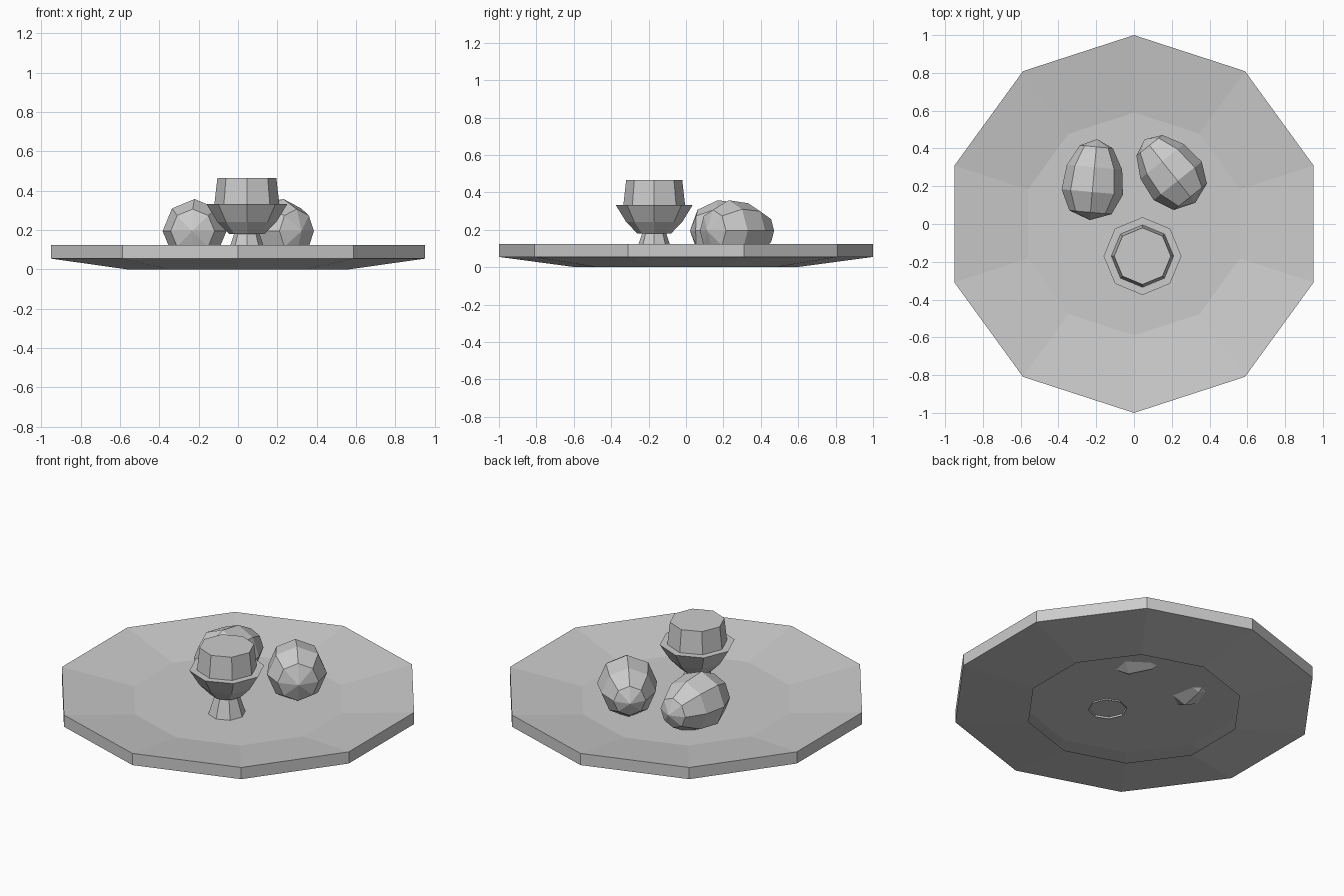
import bpy, bmesh, math
from mathutils import Matrix, Vector

if "Cube" in bpy.data.objects:
    bpy.data.objects.remove(bpy.data.objects["Cube"])


def lathe(name, profile, sides, matrix=None):
    """Flat-faced solid of revolution from (radius, height) points; radius 0 makes a pole."""
    bm = bmesh.new()
    rings = []
    for r, z in profile:
        if r == 0:
            rings.append([bm.verts.new((0, 0, z))])
        else:
            angles = [math.pi / 2 + math.tau * i / sides for i in range(sides)]
            rings.append([bm.verts.new((r * math.cos(a), r * math.sin(a), z)) for a in angles])
    for a, b in zip(rings, rings[1:]):
        for i in range(sides):
            j = (i + 1) % sides
            if len(a) == 1:
                bm.faces.new((a[0], b[j], b[i]))
            elif len(b) == 1:
                bm.faces.new((a[i], a[j], b[0]))
            else:
                bm.faces.new((a[i], a[j], b[j], b[i]))
    # flat cap on an open top
    if len(rings[-1]) > 1:
        bm.faces.new(rings[-1])
    mesh = bpy.data.meshes.new(name)
    bm.to_mesh(mesh)
    bm.free()
    obj = bpy.data.objects.new(name, mesh)
    if matrix:
        obj.matrix_world = matrix
    bpy.context.collection.objects.link(obj)
    return obj


# Shallow ten-sided plate: underside skirt, rim, sloped top, floor (open underneath)
lathe("plate", [(0.59, 0.0), (1.0, 0.055), (1.0, 0.125), (0.59, 0.065)], 10)

# Footed cup with a flat rim and the cut egg standing in it
lathe("egg_cup",
      [(0.105, 0.055), (0.083, 0.125), (0.065, 0.18), (0.09, 0.18), (0.15, 0.242),
       (0.206, 0.333), (0.165, 0.333), (0.15, 0.465)],
      8, Matrix.Translation((0.045, -0.17, 0)))

# Two eggs lying down, narrow ends towards the back
EGG = [(0, -0.215), (0.112, -0.174), (0.163, -0.066), (0.147, 0.066), (0.088, 0.174), (0, 0.215)]
for name, centre, axis in (("egg_left", (-0.215, 0.235, 0.195), (0.09, 0.995, 0)),
                           ("egg_right", (0.19, 0.28, 0.195), (-0.62, 0.78, 0))):
    w = Vector(axis).normalized()
    v = Vector((0, 0, 1))
    u = v.cross(w)
    turn = Matrix((u, v, w)).transposed().to_4x4()
    lathe(name, EGG, 8, Matrix.Translation(centre) @ turn)
